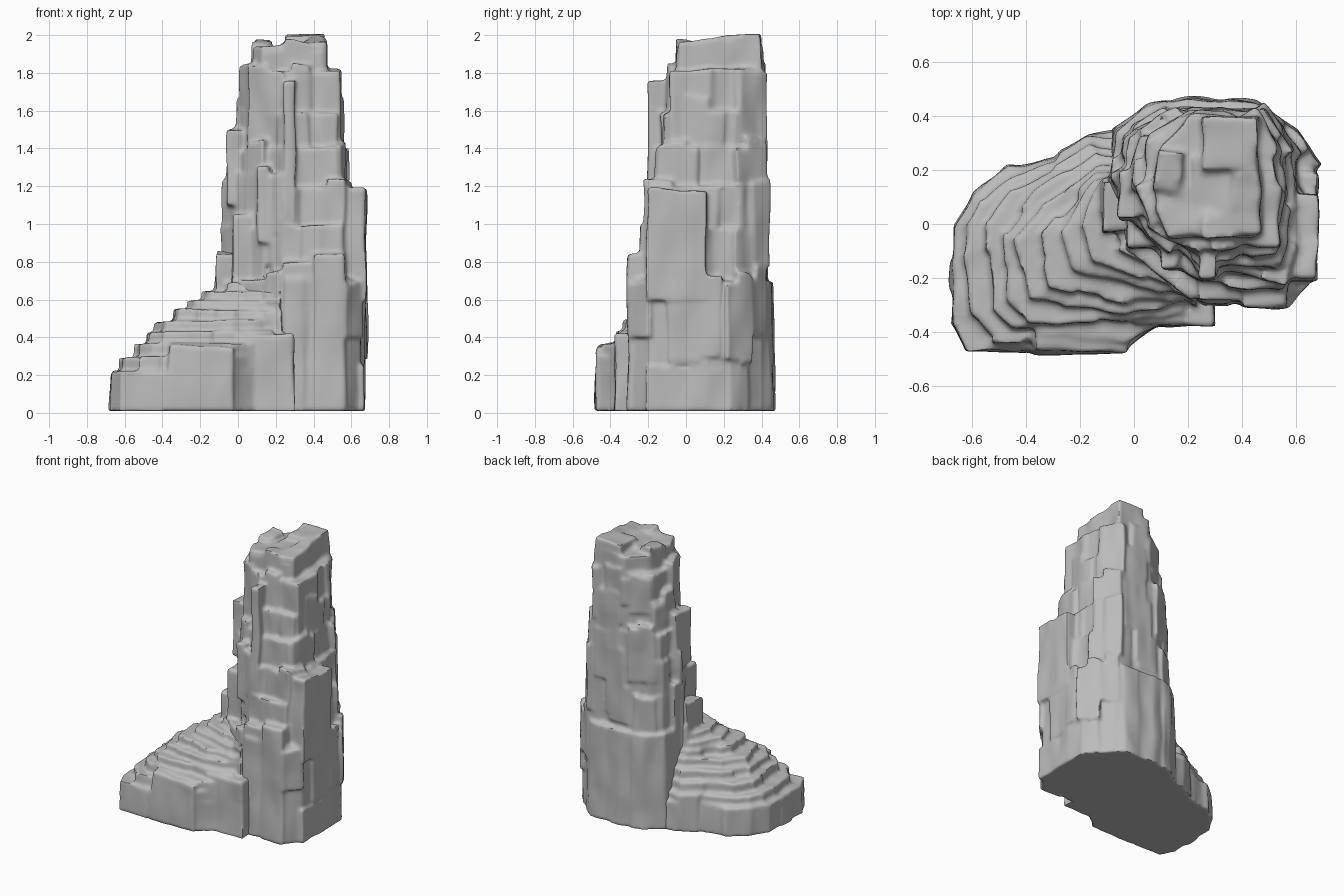
import bpy, bmesh, random
from mathutils import Vector, noise

random.seed(7)
if "Cube" in bpy.data.objects:
    bpy.data.objects.remove(bpy.data.objects["Cube"], do_unlink=True)

stone = bpy.data.materials.new("grey stone")
stone.use_nodes = True
GREY = (0.5, 0.5, 0.5, 1)
stone.diffuse_color = GREY
stone.node_tree.nodes["Principled BSDF"].inputs["Base Color"].default_value = GREY
BASE = 0.01


def rough_outline(points, step=0.11, bite=0.025):
    """Break each edge into short ledges that step in and out."""
    out = []
    for i, p in enumerate(points):
        a, b = Vector(p), Vector(points[(i + 1) % len(points)])
        d = b - a
        inward = Vector((-d.y, d.x)).normalized()
        n = max(1, round(d.length / step))
        for k in range(n):
            shift = inward * random.uniform(0, bite)
            out.append(a + d * (k / n) + shift)
            out.append(a + d * ((k + 0.85) / n) + shift)
    return out


def prism(bm, points, z0, z1, tilt=0.0, taper=0.97):
    """Closed column of rock with a slightly tilted, narrower top."""
    c = sum((Vector(p) for p in points), Vector((0, 0))) / len(points)
    tx, ty = random.uniform(-tilt, tilt), random.uniform(-tilt, tilt)
    low = [bm.verts.new((p[0], p[1], z0)) for p in points]
    high = []
    for p in points:
        d = Vector(p) - c
        q = c + d * taper
        high.append(bm.verts.new((q.x, q.y, z1 + d.x * tx + d.y * ty)))
    bm.faces.new(low[::-1])
    bm.faces.new(high)
    n = len(points)
    for i in range(n):
        bm.faces.new((low[i], low[(i + 1) % n], high[(i + 1) % n], high[i]))


def block(bm, x0, x1, y0, y1, z0, z1):
    prism(bm, [(x0, y0), (x1, y0), (x1, y1), (x0, y1)], z0, z1, 0.08)


def slabs_along(bm, points, z1, count):
    """Loose upright slabs of mixed height hugging an outline."""
    for _ in range(count):
        i = random.randrange(len(points))
        a, b = Vector(points[i]), Vector(points[(i + 1) % len(points)])
        d = (b - a).normalized()
        n = Vector((-d.y, d.x))
        m = a.lerp(b, random.uniform(0.2, 0.8))
        w = min(random.uniform(0.04, 0.09), (b - a).length / 2)
        corners = [m - d * w, m + d * w, m + d * w + n * 0.1, m - d * w + n * 0.1]
        prism(bm, corners, max(BASE, z1 - random.uniform(0.2, 0.45)),
              z1 + random.uniform(-0.03, 0.07), 0.2)


def finish(bm, name, voxel=0.013):
    """Fuse the columns into one weathered surface."""
    bmesh.ops.triangulate(bm, faces=bm.faces[:])
    bmesh.ops.recalc_face_normals(bm, faces=bm.faces[:])
    mesh = bpy.data.meshes.new(name)
    bm.to_mesh(mesh)
    bm.free()
    mesh.materials.append(stone)
    ob = bpy.data.objects.new(name, mesh)
    bpy.context.collection.objects.link(ob)
    bpy.context.view_layer.objects.active = ob
    ob.select_set(True)
    fuse = ob.modifiers.new("fuse", 'REMESH')
    fuse.mode = 'VOXEL'
    fuse.voxel_size = voxel
    worn = ob.modifiers.new("worn", 'SMOOTH')
    worn.factor, worn.iterations = 0.5, 3
    bpy.ops.object.modifier_apply(modifier="fuse")
    bpy.ops.object.modifier_apply(modifier="worn")
    # shallow undulation, stretched upright like weathered rock
    for v in ob.data.vertices:
        s = Vector((v.co.x * 9, v.co.y * 9, v.co.z * 4))
        push = noise.noise_vector(s) * 0.012
        v.co.x += push.x
        v.co.y += push.y
        if v.co.z > 0.05:
            v.co.z += push.z * 0.6
    bpy.ops.object.shade_smooth_by_angle(angle=0.9)
    ob.select_set(False)


# tower: nested columns, each lower one wider
tower_levels = [
    (1.94, [(.06, .05), (.12, -.05), (.46, -.06), (.47, .3), (.42, .4), (.2, .41), (.09, .3)]),
    (1.81, [(0, .15), (.06, -.02), (.22, -.1), (.55, -.1), (.55, .27), (.46, .42), (.2, .42), (.03, .32)]),
    (1.6, [(-.02, .14), (.04, -.03), (.22, -.14), (.55, -.13), (.56, .27), (.48, .42), (.2, .43), (.02, .34)]),
    (1.4, [(-.06, .15), (.02, -.03), (.22, -.18), (.55, -.18), (.59, .1), (.57, .3), (.48, .43), (.15, .43), (-.03, .33)]),
    (1.2, [(-.08, .16), (.02, -.03), (.22, -.2), (.56, -.23), (.62, -.05), (.6, .3), (.5, .43), (.12, .43), (-.05, .33)]),
    (.97, [(-.09, .15), (.02, -.05), (.24, -.24), (.56, -.26), (.64, -.1), (.63, .27), (.5, .43), (.1, .43), (-.07, .33)]),
    (.7, [(-.12, .15), (-.05, -.1), (.25, -.31), (.57, -.31), (.67, -.2), (.68, .24), (.6, .35), (.46, .46), (.2, .49), (.03, .45), (-.1, .35)]),
]
bm = bmesh.new()
for top, outline in tower_levels:
    prism(bm, rough_outline(outline), BASE, top, 0.06)
    slabs_along(bm, outline, top, 9)
block(bm, .25, .46, .2, .4, 1.7, 2.0)        # summit
block(bm, .22, .47, -.05, .25, 1.7, 1.96)
block(bm, .48, .68, -.21, .11, .6, 1.18)     # side buttress
block(bm, .4, .57, -.31, -.1, BASE, .84)     # front buttress
block(bm, .24, .4, -.28, -.05, BASE, .8)
block(bm, .5, .67, -.22, .2, BASE, .24)
block(bm, .24, .3, -.21, .1, .8, 1.75)       # upright rib on the front face
block(bm, -.03, .07, -.09, .1, .6, 1.05)
block(bm, -.06, .02, .02, .2, 1.1, 1.5)
block(bm, .1, .17, -.17, .1, .9, 1.3)
finish(bm, "tower")

# foot: terraces climbing toward the tower
foot_levels = [
    (.22, [(-.69, -.02), (-.69, -.38), (-.63, -.48), (-.02, -.47), (.1, -.38), (.3, -.38), (.3, .3), (-.05, .37), (-.18, .35), (-.29, .27), (-.47, .23), (-.61, .12)]),
    (.29, [(-.64, 0), (-.62, -.36), (-.53, -.45), (-.02, -.47), (.1, -.37), (.25, .3), (-.17, .33), (-.3, .26), (-.47, .2), (-.59, .1)]),
    (.36, [(-.57, 0), (-.55, -.33), (-.46, -.42), (0, -.44), (.2, -.35), (.2, .3), (-.16, .31), (-.32, .22), (-.47, .14)]),
    (.43, [(-.5, -.03), (-.49, -.3), (-.4, -.38), (0, -.38), (.2, -.34), (.2, .28), (-.15, .28), (-.38, .13)]),
    (.49, [(-.45, -.05), (-.4, -.3), (0, -.35), (.25, -.31), (.2, .26), (-.15, .24), (-.34, .08)]),
    (.54, [(-.37, -.05), (-.33, -.25), (0, -.31), (.25, -.3), (.2, .24), (-.15, .2)]),
    (.59, [(-.29, -.03), (-.24, -.2), (0, -.26), (.25, -.3), (.2, .2), (-.15, .18)]),
    (.64, [(-.2, 0), (-.16, -.15), (.04, -.22), (.25, -.29), (.2, .2), (-.12, .17)]),
    (.69, [(-.13, .02), (-.06, -.1), (.1, -.18), (.25, -.27), (.2, .2), (-.11, .18)]),
]
bm = bmesh.new()
for top, outline in foot_levels:
    prism(bm, rough_outline(outline, 0.13, 0.03), BASE, top, 0.03, 0.985)
block(bm, -.37, -.02, -.48, -.2, BASE, .36)  # front boulders
block(bm, 0, .3, -.38, -.1, BASE, .41)
block(bm, -.12, -.02, -.03, .16, .4, .85)    # steps against the tower
finish(bm, "foot")
